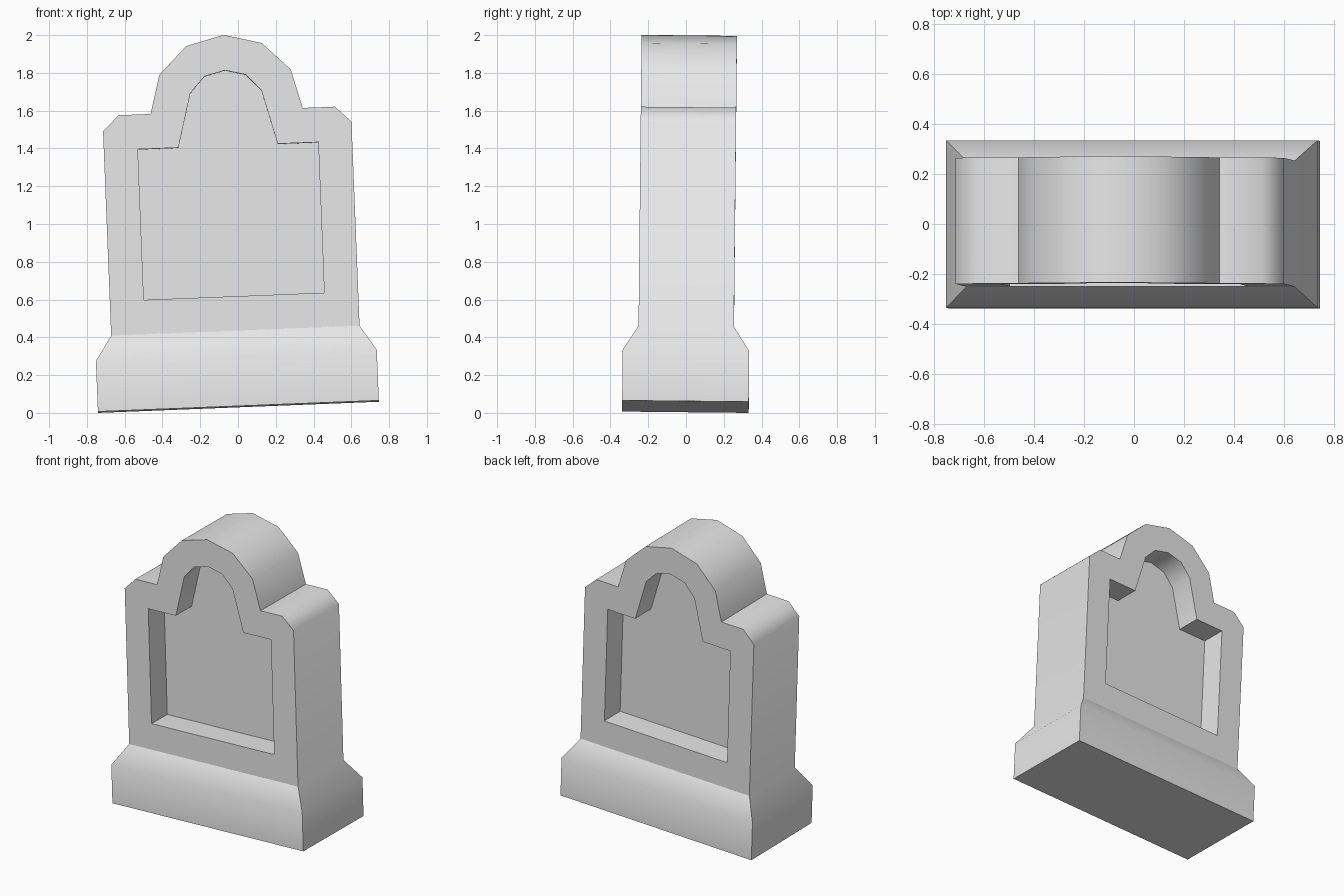
import bpy, bmesh
from math import radians

cube = bpy.data.objects.get("Cube")
if cube:
    bpy.data.objects.remove(cube, do_unlink=True)

# Weathered stone colour
stone = bpy.data.materials.new("grey_stone")
stone.use_nodes = True
grey = (0.8, 0.8, 0.8, 1)
stone.diffuse_color = grey
stone.node_tree.nodes["Principled BSDF"].inputs["Base Color"].default_value = grey


def mirrored(half):
    """Closed outline from its right half, listed bottom to top centre."""
    return half + [(-x, z) for x, z in reversed(half[:-1])]


def finish(bm, name):
    bmesh.ops.recalc_face_normals(bm, faces=bm.faces[:])
    mesh = bpy.data.meshes.new(name)
    bm.to_mesh(mesh)
    bm.free()
    obj = bpy.data.objects.new(name, mesh)
    bpy.context.collection.objects.link(obj)
    mesh.materials.append(stone)
    return obj


def bridge(bm, a, b):
    for i in range(len(a)):
        j = (i + 1) % len(a)
        bm.faces.new((a[i], a[j], b[j], b[i]))


SLAB_W, SLAB_D, SLAB_Z = 0.658, 0.2525, 0.4
slab_outline = mirrored([(SLAB_W, SLAB_Z), (SLAB_W, 1.482), (0.573, 1.564),
                         (0.403, 1.564), (0.348, 1.77), (0.2, 1.916), (0, 1.967)])
recess_outline = mirrored([(0.478, 0.582), (0.478, 1.38), (0.263, 1.38),
                           (0.188, 1.667), (0.11, 1.752), (0, 1.78)])

# Upright slab with rounded head
bm = bmesh.new()
front, back = [[bm.verts.new((x, y, z)) for x, z in slab_outline]
               for y in (-SLAB_D, SLAB_D)]
bm.faces.new(front)
bm.faces.new(back)
for i in range(len(front) - 1):
    bm.faces.new((front[i], front[i + 1], back[i + 1], back[i]))

# Plinth with sloped shoulder, joined to the foot of the slab
foot = [front[-1], front[0], back[0], back[-1]]
corners = [(-1, -1), (1, -1), (1, 1), (-1, 1)]
rim, ground = [[bm.verts.new((sx * 0.744, sy * 0.335, z)) for sx, sy in corners]
               for z in (0.268, 0)]
bridge(bm, foot, rim)
bridge(bm, rim, ground)
bm.faces.new(ground)
headstone = finish(bm, "headstone")

# Sunken panels on the front and back faces
PANEL_DEPTH = 0.175
for side, name in ((-1, "front_panel_cutter"), (1, "back_panel_cutter")):
    bm = bmesh.new()
    inner, outer = [[bm.verts.new((x, side * y, z)) for x, z in recess_outline]
                    for y in (SLAB_D - PANEL_DEPTH, SLAB_D + 0.1)]
    bm.faces.new(inner)
    bm.faces.new(outer)
    bridge(bm, inner, outer)
    cutter = finish(bm, name)
    mod = headstone.modifiers.new(name, "BOOLEAN")
    mod.operation = "DIFFERENCE"
    mod.solver = "EXACT"
    mod.object = cutter
    bpy.context.view_layer.objects.active = headstone
    bpy.ops.object.modifier_apply(modifier=mod.name)
    bpy.data.objects.remove(cutter, do_unlink=True)

# Smooth head and plinth, crisp edge along the foot of the slab faces
bpy.ops.object.select_all(action="DESELECT")
headstone.select_set(True)
bpy.context.view_layer.objects.active = headstone
bpy.ops.object.shade_smooth_by_angle(angle=radians(50))
mesh = headstone.data
for edge in mesh.edges:
    a, b = (mesh.vertices[v].co for v in edge.vertices)
    if abs(a.z - SLAB_Z) < 0.001 and abs(b.z - SLAB_Z) < 0.001 and abs(a.y - b.y) < 0.001:
        edge.use_edge_sharp = True

# Leaning, as if settled into soft ground
headstone.rotation_euler = (radians(-0.6), radians(-2.27), 0)
headstone.location = (0.002, -0.003, 0.033)
